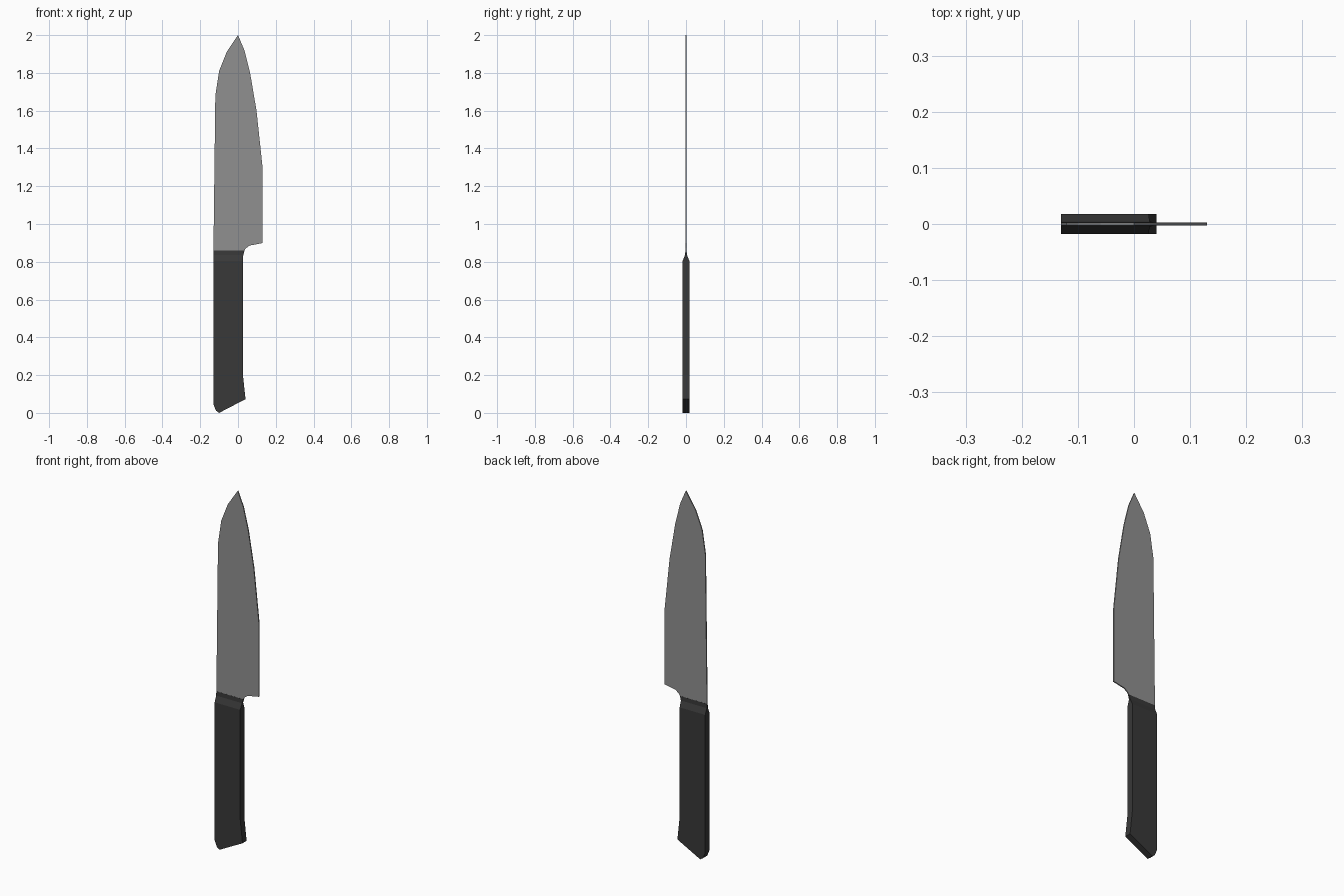
import bpy, bmesh
from mathutils import Vector

if "Cube" in bpy.data.objects:
    bpy.data.objects.remove(bpy.data.objects["Cube"])


def material(name, grey):
    mat = bpy.data.materials.new(name)
    mat.diffuse_color = (grey, grey, grey, 1)
    mat.use_nodes = True
    mat.node_tree.nodes["Principled BSDF"].inputs["Base Color"].default_value = mat.diffuse_color
    return mat


def prism(profile, half):
    """Flat XZ outline extruded along y, centred on y = 0."""
    bm = bmesh.new()
    face = bm.faces.new([bm.verts.new((x, -half, z)) for x, z in profile])
    ext = bmesh.ops.extrude_face_region(bm, geom=[face])
    verts = [g for g in ext["geom"] if isinstance(g, bmesh.types.BMVert)]
    bmesh.ops.translate(bm, verts=verts, vec=(0, 2 * half, 0))
    bmesh.ops.recalc_face_normals(bm, faces=bm.faces)
    return bm


def finish(bm, name, mat):
    bmesh.ops.recalc_face_normals(bm, faces=bm.faces)
    mesh = bpy.data.meshes.new(name)
    bm.to_mesh(mesh)
    bm.free()
    mesh.materials.append(mat)
    obj = bpy.data.objects.new(name, mesh)
    bpy.context.collection.objects.link(obj)
    return obj


# Blade: thin slab with curved tip and stepped heel
blade_profile = [
    (-0.13, 0.86), (0.034, 0.86), (0.042, 0.872), (0.062, 0.886), (0.13, 0.899),
    (0.13, 1.30), (0.098, 1.60), (0.064, 1.80), (0.034, 1.92), (0.0, 2.0),
    (-0.06, 1.91), (-0.10, 1.81), (-0.12, 1.68),
]
finish(prism(blade_profile, 0.003), "blade", material("steel", 0.28))

# Handle: slab with a slanted butt
handle_profile = [
    (-0.13, 0.805), (-0.13, 0.045), (-0.117, 0.012), (-0.10, 0.0), (0.04, 0.073),
    (0.026, 0.20), (0.026, 0.805),
]
bm = prism(handle_profile, 0.018)

# Bolster: top of the handle narrows to the blade thickness
top = max(bm.faces, key=lambda f: f.calc_center_median().z if f.normal.z > 0.9 else -1)
for z, right, half in [(0.837, 0.028, 0.0045), (0.86, 0.035, 0.0035)]:
    ext = bmesh.ops.extrude_discrete_faces(bm, faces=[top])
    top = ext["faces"][0]
    for v in top.verts:
        v.co = Vector((right if v.co.x > -0.05 else -0.13,
                       half if v.co.y > 0 else -half, z))
finish(bm, "handle", material("black_handle", 0.04))
